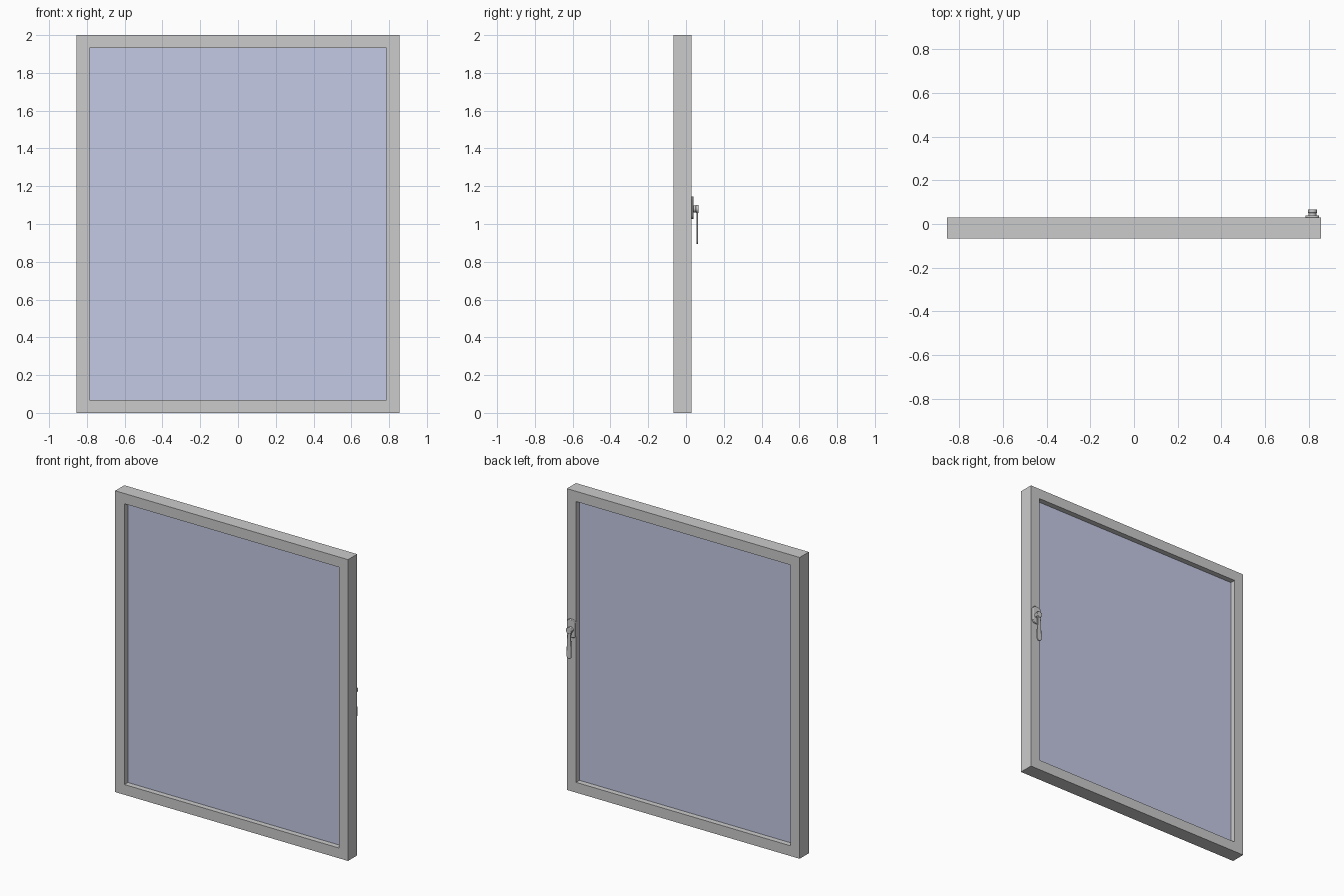
import bpy, bmesh, math

if "Cube" in bpy.data.objects:
    bpy.data.objects.remove(bpy.data.objects["Cube"])

W, H, RIM = 0.855, 2.0, 0.068          # half width, height, rim width
Y0, Y1 = -0.067, 0.029                 # front and back of the frame
HX, HZ = 0.816, 1.08                   # handle pivot


def extrude_outline(name, pts, y0, y1, bevel=0.0):
    """Extrude a closed x-z outline from y0 to y1."""
    bm = bmesh.new()
    face = bm.faces.new([bm.verts.new((x, y0, z)) for x, z in pts])
    new = bmesh.ops.extrude_face_region(bm, geom=[face])["geom"]
    bmesh.ops.translate(bm, vec=(0, y1 - y0, 0),
                        verts=[g for g in new if isinstance(g, bmesh.types.BMVert)])
    bmesh.ops.recalc_face_normals(bm, faces=bm.faces)
    mesh = bpy.data.meshes.new(name)
    bm.to_mesh(mesh)
    bm.free()
    obj = bpy.data.objects.new(name, mesh)
    bpy.context.collection.objects.link(obj)
    if bevel:
        mod = obj.modifiers.new("soft_edge", "BEVEL")
        mod.width, mod.segments, mod.limit_method = bevel, 2, "ANGLE"
        mod.angle_limit = math.radians(50)
    return obj


def smooth(obj):
    bpy.ops.object.select_all(action="DESELECT")
    obj.select_set(True)
    bpy.context.view_layer.objects.active = obj
    bpy.ops.object.shade_smooth_by_angle(angle=math.radians(35))


def arc(cx, cz, r, a0, a1, n):
    return [(cx + r * math.cos(math.radians(a0 + (a1 - a0) * i / n)),
             cz + r * math.sin(math.radians(a0 + (a1 - a0) * i / n))) for i in range(n + 1)]


# Frame: one continuous ring, built from outer and inner loops
bm = bmesh.new()
loops = []
for inset, y in ((0, Y0), (0, Y1), (RIM, Y1), (RIM, Y0)):
    x, lo, hi = W - inset, inset, H - inset
    loops.append([bm.verts.new((px, y, pz)) for px, pz in
                  ((-x, lo), (x, lo), (x, hi), (-x, hi))])
for a, b in zip(loops, loops[1:] + loops[:1]):
    for i in range(4):
        j = (i + 1) % 4
        bm.faces.new((a[i], a[j], b[j], b[i]))
bmesh.ops.recalc_face_normals(bm, faces=bm.faces)
bmesh.ops.dissolve_limit(bm, angle_limit=0.0001, verts=[], edges=[])
mesh = bpy.data.meshes.new("frame")
bm.to_mesh(mesh)
bm.free()
bpy.context.collection.objects.link(bpy.data.objects.new("frame", mesh))

# Glass pane
gx = W - RIM
pane = extrude_outline("glass_pane", [(-gx, RIM), (gx, RIM), (gx, H - RIM), (-gx, H - RIM)],
                       -0.031, -0.007)
glass = bpy.data.materials.new("glass")
glass.diffuse_color = (0.55, 0.59, 0.78, 1)
glass.use_nodes = True
glass.node_tree.nodes["Principled BSDF"].inputs["Base Color"].default_value = glass.diffuse_color
pane.data.materials.append(glass)

# Handle back plate: rounded rectangle
R, HW, Z0, Z1 = 0.02, 0.031, 1.026, 1.145
pts = []
for cx, cz, a in ((HX + HW - R, Z1 - R, 0), (HX - HW + R, Z1 - R, 90),
                  (HX - HW + R, Z0 + R, 180), (HX + HW - R, Z0 + R, 270)):
    pts += arc(cx, cz, R, a, a + 90, 6)
smooth(extrude_outline("handle_plate", pts, Y1, 0.040, 0.003))

# Handle neck
smooth(extrude_outline("handle_neck", arc(HX, HZ, 0.018, 0, 345, 23), 0.040, 0.057))

# Handle hub: the cap over the neck
smooth(extrude_outline("handle_hub", arc(HX, HZ, 0.021, 0, 345, 23), 0.050, 0.067, 0.003))

# Lever: tapers below the hub, then widens to a rounded tip
pts = arc(HX, HZ, 0.019, -30, 210, 14)
pts += [(HX - 0.012, 1.045), (HX - 0.013, 1.02), (HX - 0.016, 0.97)]
pts += arc(HX, 0.910, 0.017, 180, 360, 12)
pts += [(HX + 0.016, 0.97), (HX + 0.013, 1.02), (HX + 0.012, 1.045)]
smooth(extrude_outline("handle_lever", pts, 0.056, 0.064, 0.002))
